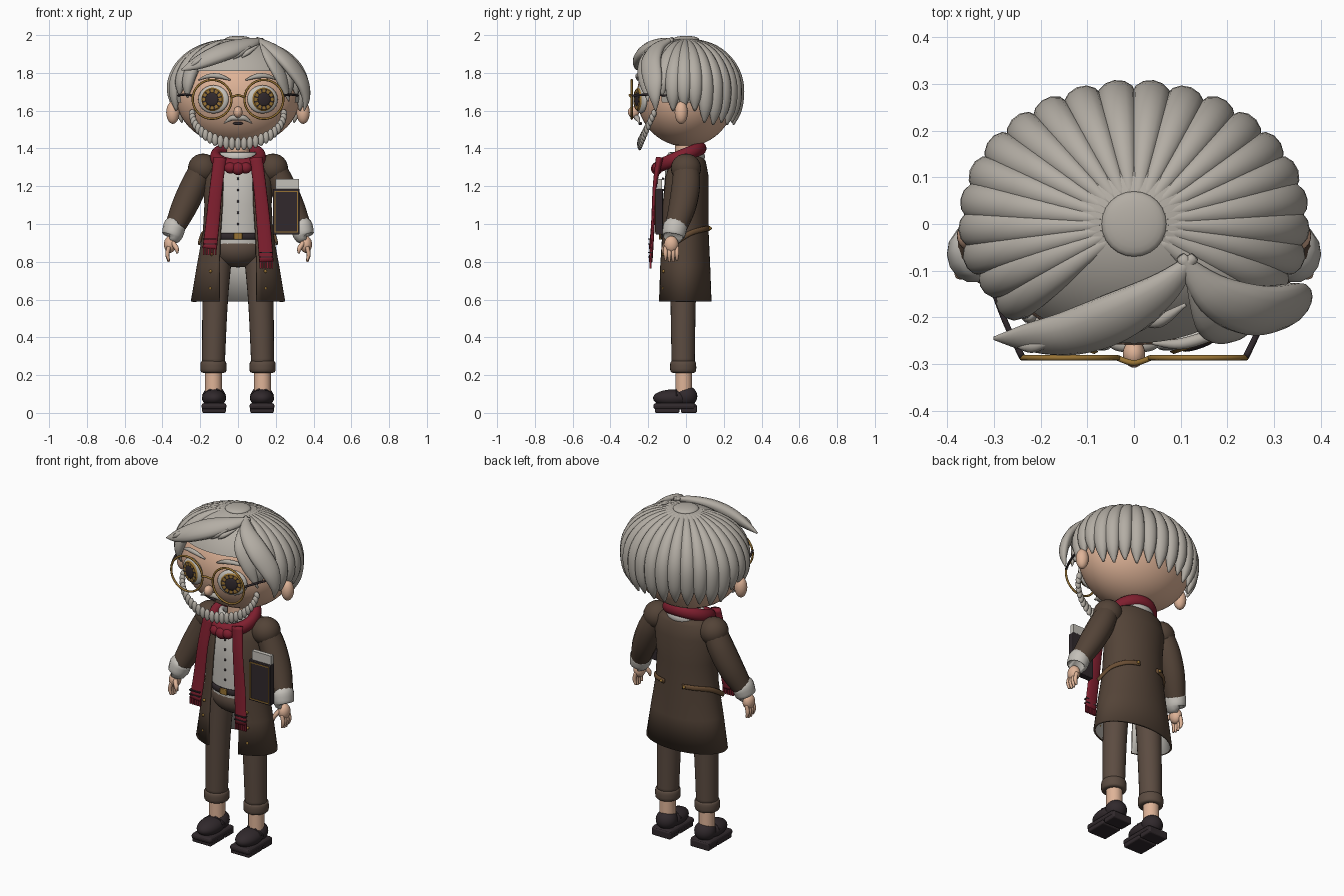
import bpy, bmesh, math
from math import sin, cos, pi, radians
from mathutils import Vector, Matrix

if "Cube" in bpy.data.objects:
    bpy.data.objects.remove(bpy.data.objects["Cube"])


def material(name, *rgb):
    col = [(c / 255) ** 2.2 for c in rgb] + [1]
    m = bpy.data.materials.new(name)
    m.use_nodes = True
    m.diffuse_color = col
    m.node_tree.nodes["Principled BSDF"].inputs["Base Color"].default_value = col
    return m


HAIR = material("grey hair", 178, 172, 163)
SKIN = material("skin", 222, 178, 150)
COAT = material("coat brown", 84, 69, 58)
TROUSER = material("trouser brown", 92, 77, 67)
SCARF = material("scarf red", 126, 36, 50)
LINEN = material("pale linen", 194, 190, 183)
DARK = material("dark leather", 52, 45, 48)
GOLD = material("antique gold", 150, 114, 55)
STRAP = material("strap brown", 104, 78, 54)


def finish(name, bm, mats, smooth=True, fix=True):
    if fix:
        bmesh.ops.recalc_face_normals(bm, faces=bm.faces)
    me = bpy.data.meshes.new(name)
    for f in bm.faces:
        f.smooth = smooth
    bm.to_mesh(me)
    bm.free()
    for m in mats if isinstance(mats, tuple) else (mats,):
        me.materials.append(m)
    ob = bpy.data.objects.new(name, me)
    bpy.context.collection.objects.link(ob)
    return ob


def place(at, size, turn=0):
    return Matrix.Translation(at) @ Matrix.Rotation(turn, 4, 'Z') @ Matrix.Diagonal((*size, 1))


def ball(name, at, size, mat, turn=0, seg=24):
    bm = bmesh.new()
    bmesh.ops.create_uvsphere(bm, u_segments=seg, v_segments=seg // 2, radius=1, matrix=place(at, size, turn))
    return finish(name, bm, mat)


def box(name, at, size, mat, bevel=0.0, turn=0):
    bm = bmesh.new()
    bmesh.ops.create_cube(bm, size=1, matrix=place(at, size, turn))
    if bevel:
        bmesh.ops.bevel(bm, geom=bm.edges[:], offset=bevel, segments=3, profile=0.5, affect='EDGES')
    return finish(name, bm, mat, False)


def sweep(name, pts, mat, out=(0, -1, 0), closed=False, seg=14, steps=6):
    """Elliptical tube through control points (x, y, z, half width, half thickness)."""
    P = [Vector(p) for p in pts]
    n, path = len(P), []
    for i in range(n if closed else n - 1):
        a, b, c, d = [P[j % n] if closed else P[max(0, min(n - 1, j))] for j in range(i - 1, i + 3)]
        for k in range(steps):
            t = k / steps
            path.append(0.5 * (2 * b + (c - a) * t + (2 * a - 5 * b + 4 * c - d) * t * t
                               + (3 * b - a - 3 * c + d) * t ** 3))
    if not closed:
        path.append(P[-1])
    bm, rings, m = bmesh.new(), [], len(path)
    for i, p in enumerate(path):
        nxt = path[(i + 1) % m if closed else min(i + 1, m - 1)]
        prv = path[i - 1 if closed else max(i - 1, 0)]
        T = Vector((nxt - prv)[:3]).normalized()
        q = Vector(p[:3])
        S = T.cross(out(q) if callable(out) else Vector(out)).normalized()
        N = S.cross(T)
        w, h = max(p[3], .001), max(p[4], .001)
        rings.append([bm.verts.new(q + S * w * cos(2 * pi * j / seg) + N * h * sin(2 * pi * j / seg))
                      for j in range(seg)])
    for i in range(m if closed else m - 1):
        A, B = rings[i], rings[(i + 1) % m]
        for j in range(seg):
            k = (j + 1) % seg
            bm.faces.new((A[j], A[k], B[k], B[j]))
    if not closed:
        bm.faces.new(rings[0])
        bm.faces.new(rings[-1])
    return finish(name, bm, mat)


def loft(name, rows, mats, seg=48):
    """Body shell from rows (z, half width, half depth, centre y, front opening)."""
    bm, rings = bmesh.new(), []
    for z, w, d, cy, gap in rows:
        a0 = math.asin(gap / w)
        rings.append([bm.verts.new((w * sin(a), cy - d * cos(a), z))
                      for a in (a0 + (2 * pi - 2 * a0) * i / seg for i in range(seg + 1))])
    for A, B in zip(rings, rings[1:]):
        for i in range(seg):
            bm.faces.new((A[i], A[i + 1], B[i + 1], B[i]))
    return finish(name, bm, mats, fix=False)


# Head
ball("head", (0, 0, 1.68), (.33, .26, .27), SKIN, seg=48)
sweep("neck", [(0, 0, z, .06, .06) for z in (1.28, 1.46)], SKIN)
ball("nose", (0, -.278, 1.592), (.024, .03, .03), SKIN)
ball("mouth", (0, -.242, 1.532), (.028, .01, .009), DARK)

# Hair cap with an open face
bm = bmesh.new()
bmesh.ops.create_uvsphere(bm, u_segments=64, v_segments=48, radius=1, matrix=place((0, 0, 1.7), (.347, .277, .285)))
bmesh.ops.delete(bm, geom=[v for v in bm.verts if v.co.z < (1.8 if v.co.y < -.14 else 1.64)], context='VERTS')
finish("hair_cap", bm, HAIR)
ball("hair_crown", (0, 0, 1.978), (.07, .07, .018), HAIR)


def from_head(p):
    return p - Vector((0, 0, 1.7))


# Radial locks, shorter round the ears and temples
for s in (1, -1):
    for i in range(11):
        deg = 6.2 + 12.3 * i
        a = radians(deg) * s
        low = 1.525 if deg < 75 else 1.6 if deg < 112 else 1.67
        low += .012 * (i % 2)
        end = math.acos((low - 1.7) / .275)
        pts = []
        for k in range(8):
            t = .2 + (end - .2) * k / 7
            r = sin(t) if t < pi / 2 else 1 - .4 * (1 - sin(t))
            w = (.012, .021, .031, .038, .042, .041, .032, .006)[k]
            pts.append((.347 * r * sin(a), .277 * r * cos(a), 1.7 + .275 * cos(t), w, w * .8))
        sweep("hair_lock", pts, HAIR, from_head, seg=12, steps=3)

# Swept fringe and side sweep
sweep("fringe_sweep", [(.13, -.07, 1.975, .01, .01), (.06, -.14, 1.955, .04, .025), (-.04, -.2, 1.925, .06, .035),
                       (-.14, -.235, 1.885, .055, .035), (-.23, -.245, 1.845, .036, .022),
                       (-.3, -.245, 1.815, .004, .004)], HAIR, from_head)
for j in range(7):
    x = -.25 + .045 * j
    sweep("fringe_strand", [(x, -.262 + .008 * j, 1.835 + .008 * j, .004, .004),
                            (x + .035, -.262 + .009 * j, 1.862 + .008 * j, .014, .014),
                            (x + .09, -.245 + .012 * j, 1.9 + .008 * j, .004, .004)], HAIR, from_head, seg=8)
sweep("side_sweep", [(.1, -.07, 1.98, .01, .01), (.17, -.15, 1.935, .045, .025), (.26, -.185, 1.86, .06, .03),
                     (.335, -.175, 1.76, .055, .028), (.36, -.165, 1.67, .03, .02),
                     (.35, -.16, 1.6, .004, .004)], HAIR, from_head)
sweep("temple_lock", [(.12, -.12, 1.965, .01, .01), (.17, -.21, 1.88, .04, .02), (.23, -.22, 1.77, .04, .02),
                      (.27, -.2, 1.65, .004, .004)], HAIR, from_head)

for s in (1, -1):
    ball("ear", (s * .345, -.025, 1.59), (.035, .035, .06), SKIN)
    # Eyes with spoked irises
    turn = s * radians(18)
    ball("eye_white", (s * .13, -.238, 1.66), (.085, .022, .075), LINEN, turn)
    bm = bmesh.new()
    bmesh.ops.create_cone(bm, cap_ends=True, cap_tris=True, segments=36, radius1=.062, radius2=.055, depth=.008,
                          matrix=Matrix.Translation((s * .136, -.258, 1.66)) @ Matrix.Rotation(turn, 4, 'Z')
                          @ Matrix.Rotation(pi / 2, 4, 'X'))
    for i, f in enumerate(f for f in bm.faces if len(f.verts) == 3):
        f.material_index = 1 if i % 3 == 0 else 0
    finish("iris", bm, (GOLD, DARK), False)
    ball("pupil", (s * .138, -.261, 1.66), (.036, .007, .036), DARK, turn)
    sweep("eyebrow", [(s * .04, -.255, 1.762, .004, .004), (s * .1, -.257, 1.783, .013, .012),
                      (s * .16, -.24, 1.782, .011, .012), (s * .21, -.215, 1.762, .003, .003)], HAIR)
    sweep("moustache", [(0, -.262, 1.562, .014, .014), (s * .035, -.258, 1.56, .014, .014),
                        (s * .075, -.245, 1.532, .002, .002)], HAIR)
    # Glasses
    ring = [(s * .137 + .103 * sin(a), -.287, 1.66 + .103 * cos(a), .006, .006)
            for a in (2 * pi * k / 16 for k in range(16))]
    sweep("glasses_rim", ring, GOLD, closed=True, seg=8, steps=3)
    sweep("glasses_arm", [(s * .24, -.285, 1.68, .007, .006), (s * .28, -.2, 1.685, .006, .006),
                          (s * .32, -.09, 1.68, .006, .006)], DARK, (0, 0, 1))
sweep("glasses_bridge", [(-.036, -.287, 1.67, .006, .006), (0, -.298, 1.682, .006, .006),
                         (.036, -.287, 1.67, .006, .006)], GOLD, (0, 0, 1))

# Beard of small locks along the jaw
for i in range(25):
    a = radians(-90 + 7.5 * i)
    ball("beard_lock", (.243 * sin(a), -.17 - .075 * cos(a), 1.585 - .16 * cos(a)),
         (.017, .014, .022 + .014 * cos(a)), HAIR, seg=12)

# Coat with pale lining, shirt and belt
coat = loft("coat", [(.59, .25, .145, -.01, .1), (.78, .218, .14, -.012, .1), (.95, .187, .132, -.012, .095),
                     (1.1, .178, .13, -.01, .085), (1.25, .188, .12, 0, .08), (1.33, .165, .1, .005, .075),
                     (1.37, .1, .07, .01, .06)], (COAT, LINEN))
sol = coat.modifiers.new("lining", 'SOLIDIFY')
sol.thickness, sol.offset, sol.material_offset = .012, -1, 1
loft("shirt", [(.88, .145, .108, -.01, 0), (1.1, .15, .112, -.01, 0), (1.28, .14, .1, -.01, 0),
               (1.36, .08, .075, 0, 0)], LINEN)
sweep("shirt_collar", [(.095 * sin(a), -.085 * cos(a), 1.355, .025, .015) for a in (2 * pi * k / 16 for k in range(16))],
      LINEN, lambda p: Vector((p.x, p.y, 0)), True)
for k in range(5):
    ball("shirt_button", (0, -.122, 1.24 - .06 * k), (.007, .006, .007), DARK, seg=10)
ball("hips", (0, -.01, .87), (.15, .113, .1), TROUSER)
sweep("belt", [(.153 * sin(a), -.01 - .118 * cos(a), .935, .018, .008) for a in (2 * pi * k / 16 for k in range(16))],
      DARK, lambda p: Vector((p.x, p.y + .01, 0)), True)
box("belt_buckle", (0, -.137, .935), (.045, .012, .034), GOLD, .004)

# Scarf
sweep("scarf_ring", [(.118 * sin(a), -.03 - .108 * cos(a), 1.355 - .045 * cos(a), .036, .03)
                     for a in (2 * pi * k / 16 for k in range(16))],
      SCARF, lambda p: Vector((p.x, p.y + .03, 0)), True)
ball("scarf_knot", (0, -.155, 1.293), (.035, .03, .034), SCARF)
for s, low in ((-1, .84), (1, .77)):
    ball("scarf_knot_side", (s * .04, -.152, 1.297), (.033, .028, .03), SCARF)
    sweep("scarf_tail", [(s * .095, -.14, 1.35, .035, .02), (s * .115, -.165, 1.2, .034, .011),
                         (s * .135, -.175, 1.0, .037, .01), (s * .15, -.187, low + .03, .038, .01)], SCARF)
    for k in range(6):
        box("scarf_fringe", (s * .15 - .031 + .0125 * k, -.187, low + .018), (.009, .01, .045), SCARF)
    for k in range(2):
        box("scarf_stripe", (s * .15, -.188, low + .055 + .025 * k), (.07, .024, .006), DARK)

for s in (1, -1):
    # Sleeve, cuff and hand
    ball("shoulder", (s * .185, 0, 1.295), (.08, .08, .078), COAT)
    sweep("sleeve", [(s * .18, 0, 1.32, .06, .065), (s * .23, 0, 1.21, .07, .076), (s * .285, -.02, 1.09, .068, .073),
                     (s * .34, -.058, .97, .052, .057)], COAT)
    sweep("cuff", [(s * .332, -.055, .995, .05, .055), (s * .336, -.057, .988, .059, .064),
                   (s * .348, -.066, .94, .055, .061), (s * .35, -.067, .934, .045, .05)], LINEN, steps=3)
    ball("palm", (s * .36, -.078, .892), (.032, .038, .045), SKIN)
    for k in range(4):
        y = -.108 + .02 * k
        sweep("finger", [(s * .365, y, .88, .011, .011), (s * .374, y, .84, .011, .011),
                         (s * .366, y, .808 - .008 * (k in (1, 2)), .006, .006)], SKIN, (1, 0, 0), seg=8)
    sweep("thumb", [(s * .345, -.1, .9, .013, .013), (s * .325, -.118, .87, .012, .012),
                    (s * .322, -.12, .845, .005, .005)], SKIN, seg=8)
    # Coat straps and buttons
    sweep("coat_strap", [(s * .06, .122, .977, .014, .008), (s * .13, .092, .972, .014, .008),
                         (s * .185, .02, .95, .014, .008), (s * .205, -.06, .9, .014, .008)], STRAP,
          lambda p: Vector((p.x, p.y, 0)))
    ball("strap_button", (s * .075, .127, .977), (.009, .01, .009), GOLD, seg=10)
    for z, x in ((.75, .145), (.66, .145), (.84, .14)):
        ball("coat_button", (s * x, -.118, z), (.009, .01, .009), GOLD, seg=10)
    # Leg and shoe
    sweep("trouser_leg", [(s * .095, -.01, .9, .07, .075), (s * .12, -.015, .6, .067, .067),
                          (s * .13, -.015, .25, .06, .061)], TROUSER, seg=24)
    sweep("trouser_turnup", [(s * .13, -.015, z, r, r) for z, r in
                             ((.275, .058), (.265, .068), (.222, .068), (.212, .055))], TROUSER, seg=24, steps=3)
    sweep("ankle", [(s * .13, -.012, z, .045, .045) for z in (.25, .17, .1)], SKIN)
    ball("shoe_toe", (s * .127, -.07, .078), (.064, .105, .046), DARK)
    ball("shoe_heel", (s * .127, 0, .088), (.06, .06, .056), DARK)
    box("shoe_sole", (s * .127, -.06, .035), (.132, .225, .034), DARK, .015)
    box("shoe_heel_block", (s * .127, .015, .022), (.125, .085, .044), DARK, .008)
    box("shoe_front_tread", (s * .127, -.1, .014), (.125, .13, .028), DARK, .008)
    sweep("shoe_strap", [(s * .127 - .06, -.05, .09, .008, .004), (s * .127, -.052, .125, .008, .004),
                         (s * .127 + .06, -.05, .09, .008, .004)], DARK, (0, -1, .2))

# Book held at the left side
box("book_cover", (.255, -.142, 1.065), (.142, .038, .24), DARK, .004)
box("book_pages", (.26, -.138, 1.12), (.125, .024, .235), LINEN)
for s in (1, -1):
    box("book_side_trim", (.255 + s * .06, -.162, 1.065), (.006, .005, .218), GOLD)
    box("book_end_trim", (.255, -.162, 1.065 + s * .108), (.12, .005, .006), GOLD)
